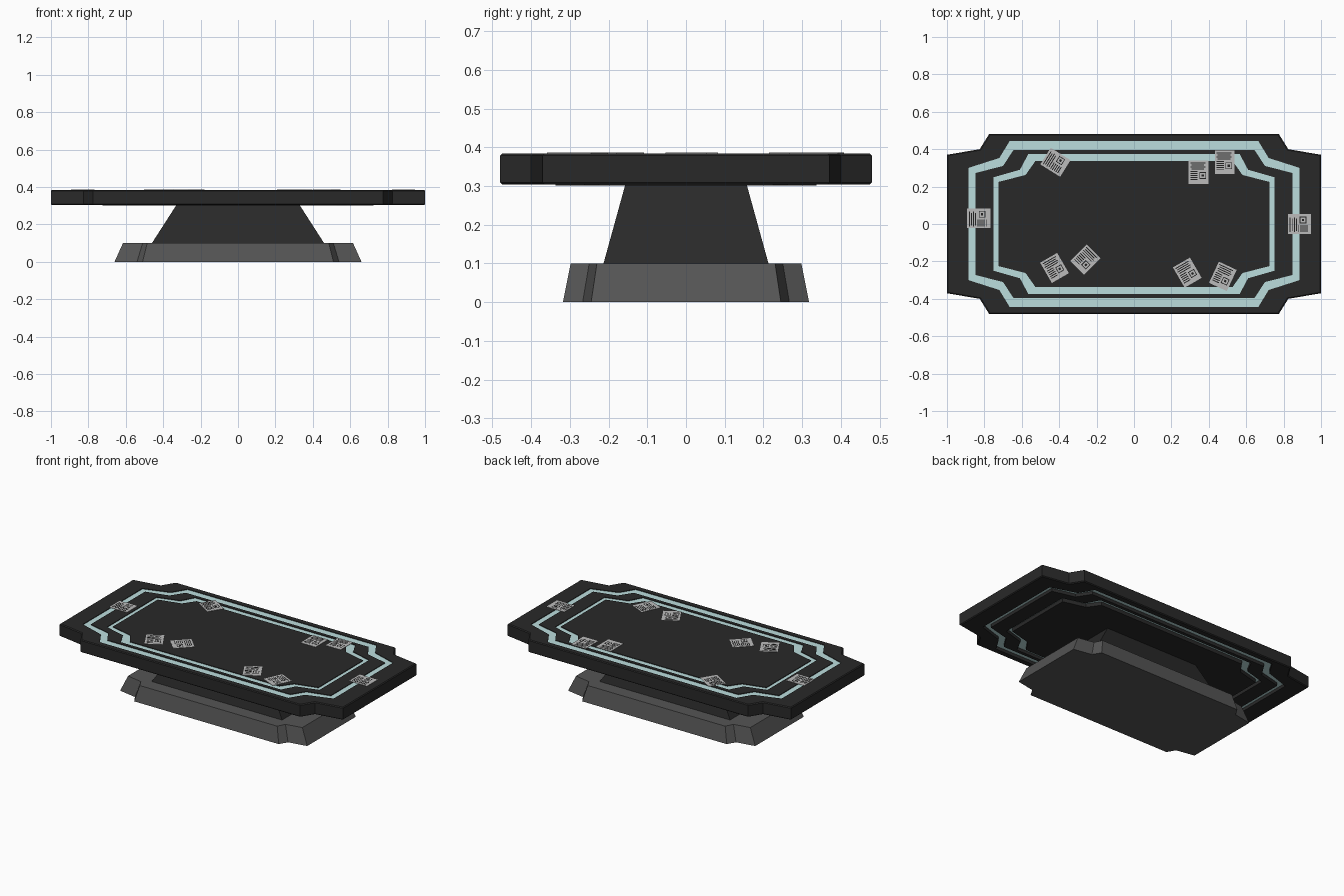
import bpy, bmesh
from math import radians
from mathutils import Matrix

if "Cube" in bpy.data.objects:
    bpy.data.objects.remove(bpy.data.objects["Cube"])


def material(name, rgb):
    m = bpy.data.materials.new(name)
    m.diffuse_color = (*rgb, 1)
    m.use_nodes = True
    m.node_tree.nodes["Principled BSDF"].inputs["Base Color"].default_value = m.diffuse_color
    return m


DARK = material("dark_shell", (0.022, 0.022, 0.022))
BASE = material("base_grey", (0.09, 0.09, 0.09))
GLOW = material("pale_strip", (0.5, 0.73, 0.73))
PAPER = material("paper", (0.5, 0.5, 0.5))
INK = material("ink", (0.015, 0.015, 0.015))


def finish(name, bm, mat):
    bmesh.ops.recalc_face_normals(bm, faces=bm.faces[:])
    me = bpy.data.meshes.new(name)
    bm.to_mesh(me)
    bm.free()
    me.materials.append(mat)
    ob = bpy.data.objects.new(name, me)
    bpy.context.collection.objects.link(ob)
    return ob


def outline(quarter):
    """Mirror a quarter profile (+x +y, from the end to the side) into a loop."""
    q, r = list(quarter), list(reversed(quarter))
    return (q + [(-x, y) for x, y in r]
            + [(-x, -y) for x, y in q] + [(x, -y) for x, y in r])


def bridge(bm, a, b):
    n = len(a)
    for i in range(n):
        j = (i + 1) % n
        bm.faces.new((a[i], a[j], b[j], b[i]))


def loft(name, layers, mat, closed=False):
    """Join (quarter profile, z) loops; closed makes a ring, otherwise cap ends."""
    bm = bmesh.new()
    loops = [[bm.verts.new((x, y, z)) for x, y in outline(q)] for q, z in layers]
    for a, b in zip(loops, loops[1:]):
        bridge(bm, a, b)
    if closed:
        bridge(bm, loops[-1], loops[0])
    else:
        bm.faces.new(loops[0])
        bm.faces.new(loops[-1])
    return finish(name, bm, mat)


def ring(name, outer, inner, z0, z1, mat):
    return loft(name, [(outer, z0), (outer, z1), (inner, z1), (inner, z0)], mat, True)


# Base and tapered stem
loft("base", [([(0.66, 0.245), (0.54, 0.267), (0.51, 0.318)], 0),
              ([(0.615, 0.23), (0.51, 0.25), (0.485, 0.298)], 0.1)], BASE)
loft("stem", [([(0.46, 0.213)], 0.1), ([(0.325, 0.155)], 0.31)], DARK)

# Nested notched outlines of the table top, from the edge inwards
EDGE = [(1.0, 0.37), (0.825, 0.40), (0.775, 0.48)]
P1 = [(0.885, 0.30), (0.72, 0.353), (0.665, 0.443)]
P2 = [(0.847, 0.273), (0.70, 0.31), (0.645, 0.395)]
P3 = [(0.75, 0.25), (0.61, 0.29), (0.565, 0.374)]
P4 = [(0.725, 0.225), (0.58, 0.262), (0.527, 0.337)]
SOFT = [(x - 0.005, y - 0.005) for x, y in EDGE]
BOT, TOP = 0.304, 0.384

loft("outer_rim", [(SOFT, BOT), (EDGE, BOT + 0.005), (EDGE, TOP - 0.005), (SOFT, TOP),
                   (P1, TOP), (P1, BOT)], DARK, True)
ring("outer_light_strip", P1, P2, BOT + 0.02, TOP - 0.004, GLOW)
ring("middle_rim", P2, P3, BOT, TOP, DARK)
ring("inner_light_strip", P3, P4, BOT + 0.02, TOP - 0.004, GLOW)
loft("centre_panel", [(P4, BOT - 0.003), (P4, TOP)], DARK)


def boxes(name, items, height, z, place, mat):
    """Thin slabs (cx, cy, sx, sy) laid on the table at a given placement."""
    bm = bmesh.new()
    for cx, cy, sx, sy in items:
        bmesh.ops.create_cube(bm, size=1, matrix=place @ Matrix.Translation((cx, cy, z))
                              @ Matrix.Diagonal((sx, sy, height, 1)))
    return finish(name, bm, mat)


# Loose printed sheets: x, y, turn in degrees
SHEETS = [(-0.42, 0.33, 58), (0.345, 0.277, 0), (0.485, 0.33, 0),
          (-0.83, 0.03, 90), (0.885, 0.0, 90), (-0.425, -0.235, 30),
          (-0.26, -0.19, -45), (0.285, -0.26, 30), (0.475, -0.28, -25)]
# Plain rule marks and a small square frame
MARKS = [(-0.004, 0.05 - 0.011 * i, 0.08 - 0.012 * (i % 2), 0.005) for i in range(4)]
MARKS += [(-0.024, 0.004 - 0.011 * i, 0.038, 0.005) for i in range(5)]
MARKS += [(0.022 + s * 0.016, -0.018, 0.004, 0.036) for s in (-1, 1)]
MARKS += [(0.022, -0.018 + s * 0.016, 0.028, 0.004) for s in (-1, 1)]
MARKS += [(0.022, -0.018, 0.012, 0.012)]
for n, (x, y, turn) in enumerate(SHEETS, 1):
    place = Matrix.Translation((x, y, TOP)) @ Matrix.Rotation(radians(turn), 4, 'Z')
    boxes(f"sheet_{n}", [(0, 0, 0.105, 0.125)], 0.002, 0.001, place, PAPER)
    boxes(f"sheet_marks_{n}", MARKS, 0.001, 0.002, place, INK)
